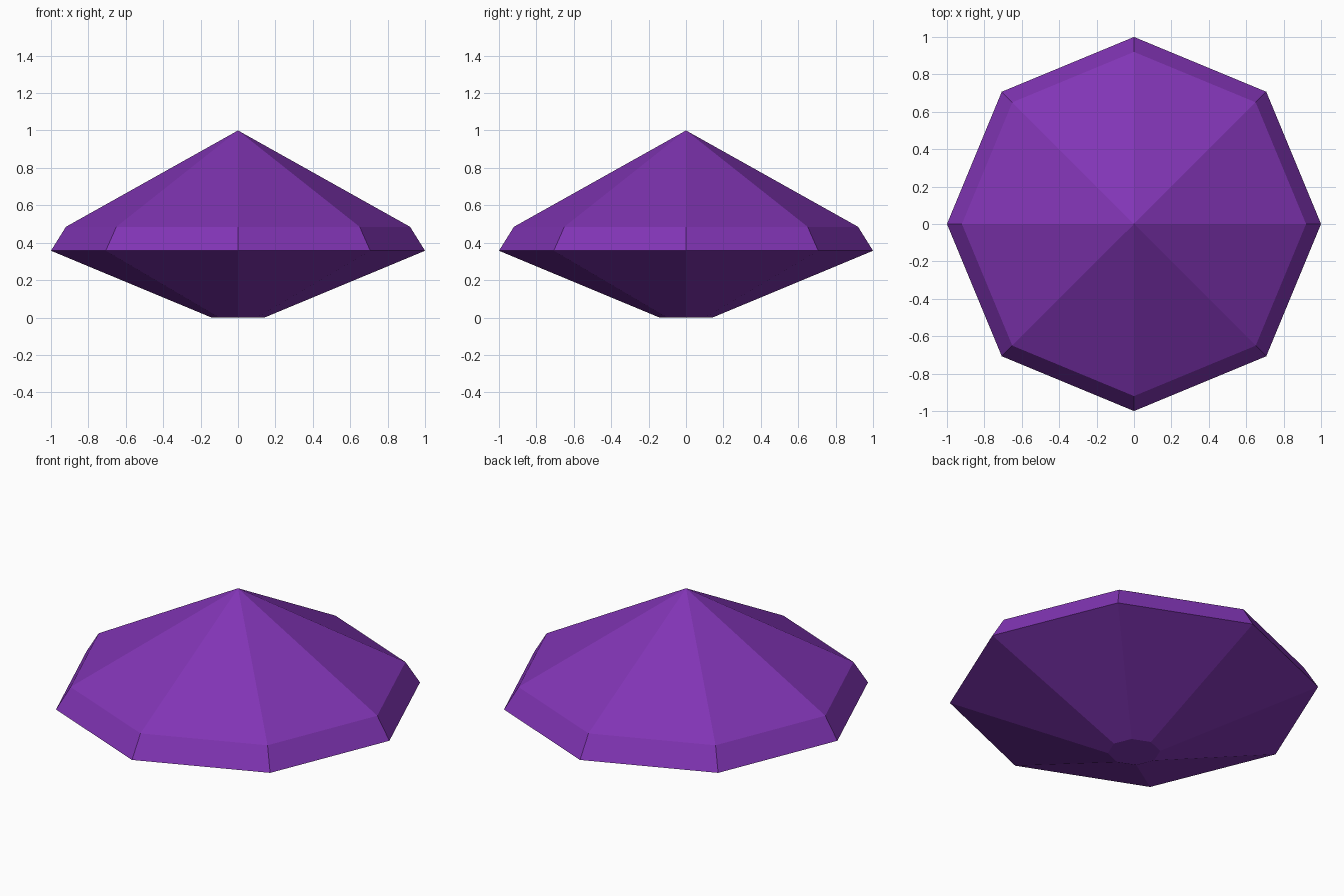
import bpy, bmesh
from math import cos, sin, pi

if "Cube" in bpy.data.objects:
    bpy.data.objects.remove(bpy.data.objects["Cube"])

SIDES = 8
# Gem profile from culet to crown: (radius, height)
PROFILE = [(0.142, 0.0), (1.0, 0.357), (0.92, 0.485)]
APEX = 1.0

bm = bmesh.new()
rings = [[bm.verts.new((r * cos(2 * pi * i / SIDES), r * sin(2 * pi * i / SIDES), z))
          for i in range(SIDES)] for r, z in PROFILE]
tip = bm.verts.new((0, 0, APEX))

# Flat culet
bm.faces.new(rings[0][::-1])

# Pavilion, girdle bevel and crown facets
for i in range(SIDES):
    j = (i + 1) % SIDES
    for low, high in zip(rings, rings[1:]):
        bm.faces.new((low[i], low[j], high[j], high[i]))
    bm.faces.new((rings[-1][i], rings[-1][j], tip))

mesh = bpy.data.meshes.new("gem")
bm.to_mesh(mesh)
bm.free()

# Purple material
purple = bpy.data.materials.new("purple")
purple.diffuse_color = (0.22, 0.035, 0.46, 1)
purple.use_nodes = True
purple.node_tree.nodes["Principled BSDF"].inputs["Base Color"].default_value = purple.diffuse_color
mesh.materials.append(purple)

gem = bpy.data.objects.new("gem", mesh)
bpy.context.collection.objects.link(gem)
